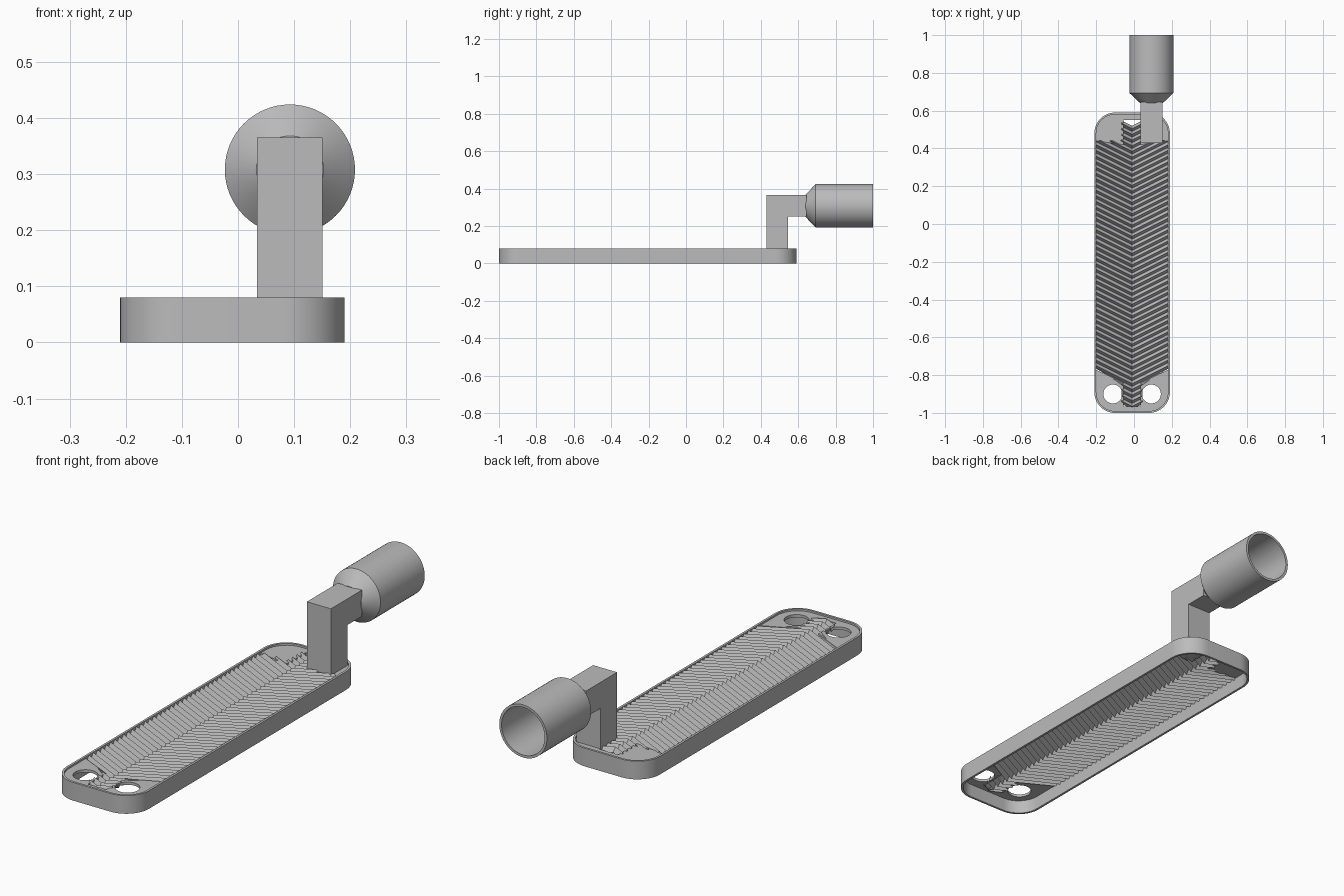
import bpy, bmesh, math
from mathutils import Matrix, Vector

if "Cube" in bpy.data.objects:
    bpy.data.objects.remove(bpy.data.objects["Cube"], do_unlink=True)

grey = bpy.data.materials.new("plain grey")
grey.use_nodes = True
COLOR = (0.5, 0.5, 0.5, 1)
grey.diffuse_color = COLOR
grey.node_tree.nodes["Principled BSDF"].inputs["Base Color"].default_value = COLOR

CX, HALF = -0.01, 0.2          # tray centre line and half width
FRONT, BACK = -1.0, 0.59       # tray ends
RADIUS, WALL, TOP = 0.11, 0.01, 0.08


def finish(name, bm, smooth=True):
    bmesh.ops.recalc_face_normals(bm, faces=bm.faces)
    mesh = bpy.data.meshes.new(name)
    bm.to_mesh(mesh)
    bm.free()
    obj = bpy.data.objects.new(name, mesh)
    bpy.context.collection.objects.link(obj)
    mesh.materials.append(grey)
    if smooth:
        bpy.ops.object.select_all(action='DESELECT')
        bpy.context.view_layer.objects.active = obj
        obj.select_set(True)
        bpy.ops.object.shade_smooth_by_angle(angle=math.radians(30))
    return obj


def arc(cx, cy, r, start, end, steps):
    angles = [math.radians(start + (end - start) * i / steps) for i in range(steps + 1)]
    return [(cx + r * math.cos(a), cy + r * math.sin(a)) for a in angles]


def slab(name, loops, z0, z1):
    """Flat plate from an outline and optional hole loops."""
    bm = bmesh.new()
    edges = []
    for loop in loops:
        vs = [bm.verts.new((x, y, z0)) for x, y in loop]
        edges += [bm.edges.new((vs[i - 1], vs[i])) for i in range(len(vs))]
    bmesh.ops.triangle_fill(bm, edges=edges, use_beauty=True, normal=(0, 0, 1))
    new = bmesh.ops.extrude_face_region(bm, geom=bm.faces[:], use_keep_orig=True)
    verts = [g for g in new["geom"] if isinstance(g, bmesh.types.BMVert)]
    bmesh.ops.translate(bm, verts=verts, vec=(0, 0, z1 - z0))
    return finish(name, bm)


def rounded(inset):
    """Rounded rectangle of the tray, moved inwards."""
    r, h = RADIUS - inset, HALF - RADIUS
    corners = [(h, BACK - RADIUS, 0), (-h, BACK - RADIUS, 90),
               (-h, FRONT + RADIUS, 180), (h, FRONT + RADIUS, 270)]
    return [p for x, y, a in corners for p in arc(CX + x, y, r, a, a + 90, 14)]


# Open rim of the tray
slab("tray_rim", [rounded(0), rounded(WALL)], 0, TOP)

# Folded chevron ribs: wide in the field, narrow between the end pads
PITCH, SLOPE, NARROW = 0.03, 0.5, 0.055
bm = bmesh.new()
rows = []
steps = int((BACK - FRONT - 0.07) / (PITCH / 2))
for k in range(steps):
    yc = FRONT + 0.02 + k * PITCH / 2
    w = min(HALF - 0.002, max(NARROW, 2 * (0.44 - yc)))
    if yc < -0.87:
        w = NARROW
    z = TOP - 0.001 if k % 2 else TOP - 0.022
    rows.append([bm.verts.new((CX + s * w, yc + SLOPE * abs(s) * w, z)) for s in (-1, 0, 1)])
for a, b in zip(rows, rows[1:]):
    for i in (0, 1):
        bm.faces.new((a[i], a[i + 1], b[i + 1], b[i]))
ribs = finish("chevron_ribs", bm, smooth=False)
thick = ribs.modifiers.new("thickness", 'SOLIDIFY')
thick.thickness = 0.006
thick.offset = -1

# End pads, with screw holes at the front
r, h = RADIUS - WALL / 2, HALF - RADIUS
for side, label in ((1, "left"), (-1, "right")):
    front = [(NARROW - 0.01, -0.84), (HALF - 0.005, -0.77)]
    front += arc(h, FRONT + RADIUS, r, 0, -90, 14) + [(NARROW - 0.01, FRONT + 0.005)]
    back = [(NARROW - 0.01, 0.42), (HALF - 0.005, 0.44)]
    back += arc(h, BACK - RADIUS, r, 0, 90, 14) + [(NARROW - 0.01, BACK - 0.005)]
    hole = arc(0.102, -0.9, 0.05, 0, 350, 35)
    place = lambda pts: [(CX + side * x, y) for x, y in pts]
    slab("front_pad_" + label, [place(front), place(hole)], TOP - 0.02, TOP - 0.008)
    slab("back_pad_" + label, [place(back)], TOP - 0.02, TOP - 0.008)

# Narrow floor closing both ends of the rib strip
for label, y0, y1 in (("front", FRONT + 0.005, -0.965), ("back", 0.55, BACK - 0.005)):
    slab(label + "_end_strip", [[(CX - 0.05, y0), (CX + 0.05, y0), (CX + 0.05, y1), (CX - 0.05, y1)]],
         TOP - 0.02, TOP - 0.008)

# Square elbow: upright post and short arm
bm = bmesh.new()
elbow = [(0.43, 0.06), (0.545, 0.06), (0.545, 0.25), (0.645, 0.25), (0.645, 0.365), (0.43, 0.365)]
face = bm.faces.new([bm.verts.new((0.034, y, z)) for y, z in elbow])
new = bmesh.ops.extrude_face_region(bm, geom=[face], use_keep_orig=True)
bmesh.ops.translate(bm, vec=(0.117, 0, 0),
                    verts=[g for g in new["geom"] if isinstance(g, bmesh.types.BMVert)])
finish("elbow_post", bm, smooth=False)

# Hollow socket with a tapered neck, turned about its long axis
bm = bmesh.new()
profile = [(0, 0.64), (0.06, 0.64), (0.116, 0.693), (0.116, 1.0), (0.105, 1.0), (0.105, 0.7),
           (0.052, 0.65), (0, 0.65)]
axis = Vector((0.0925, 0, 0.308))
vs = [bm.verts.new(axis + Vector((rad, y, 0))) for rad, y in profile]
es = [bm.edges.new(pair) for pair in zip(vs, vs[1:])]
bmesh.ops.spin(bm, geom=vs + es, cent=axis, axis=(0, 1, 0), angle=2 * math.pi, steps=64)
bmesh.ops.remove_doubles(bm, verts=bm.verts, dist=0.0001)
finish("socket_tube", bm)
